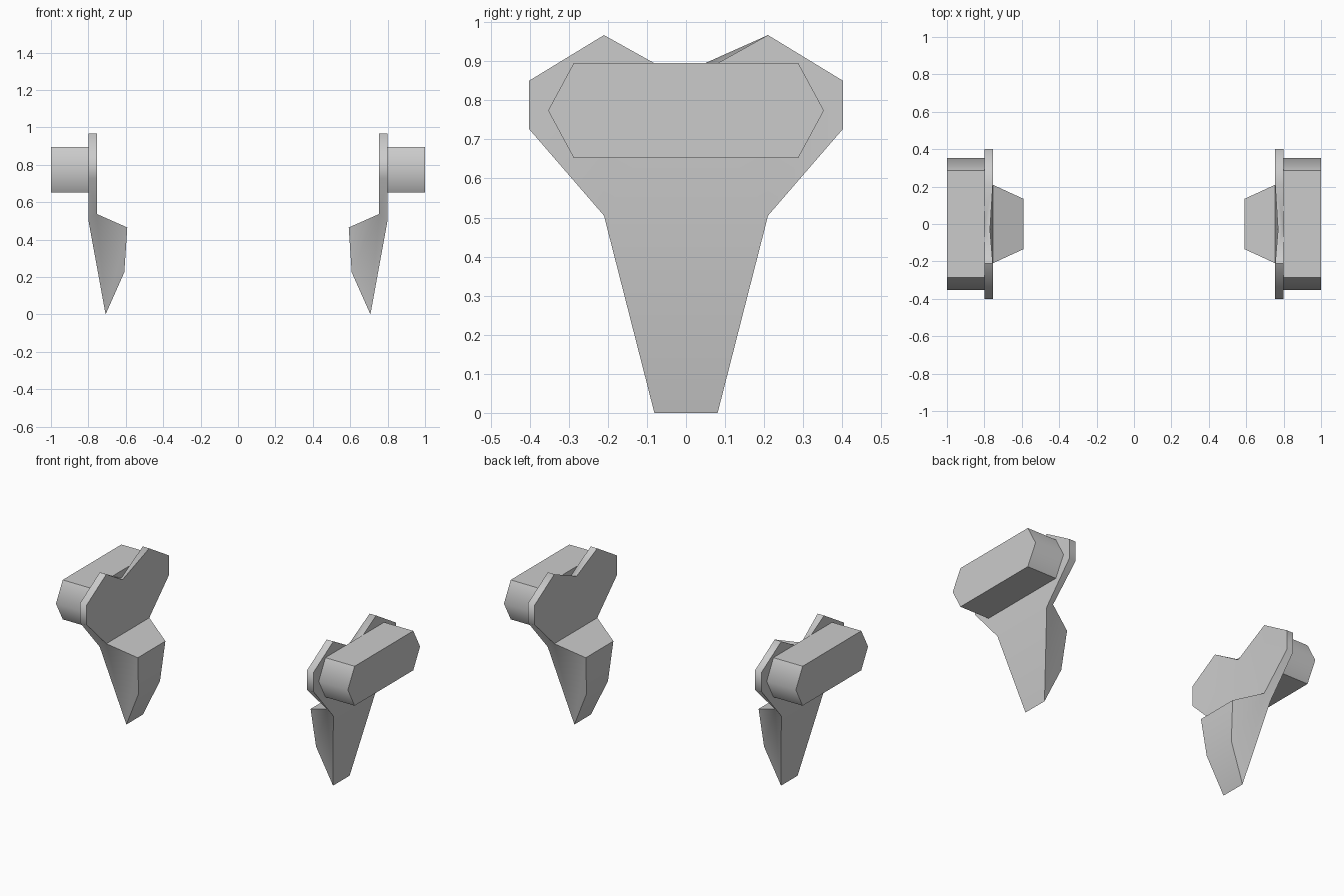
import bpy, bmesh
from math import radians

if "Cube" in bpy.data.objects:
    bpy.data.objects.remove(bpy.data.objects["Cube"])


def make_object(name, bm, angle):
    """Turn a bmesh into a smooth-by-angle object."""
    bmesh.ops.recalc_face_normals(bm, faces=bm.faces)
    mesh = bpy.data.meshes.new(name)
    bm.to_mesh(mesh)
    bm.free()
    ob = bpy.data.objects.new(name, mesh)
    bpy.context.collection.objects.link(ob)
    bpy.ops.object.select_all(action='DESELECT')
    ob.select_set(True)
    bpy.context.view_layer.objects.active = ob
    bpy.ops.object.shade_smooth_by_angle(angle=radians(angle))


def grip_bar(side, name):
    # Hexagonal bar on the outside of the plate
    bm = bmesh.new()
    profile = [(-.353, .774), (-.287, .652), (.287, .652),
               (.353, .774), (.287, .896), (-.287, .896)]
    rings = [[bm.verts.new((side * x, y, z)) for y, z in profile] for x in (.80, 1.0)]
    for ring in rings:
        bm.faces.new(ring)
    for i in range(6):
        j = (i + 1) % 6
        bm.faces.new((rings[0][i], rings[0][j], rings[1][j], rings[1][i]))
    make_object(name, bm, 60)


def winged_blade(side, name):
    # Winged plate that runs down into a hooked, tapering blade
    bm = bmesh.new()

    def v(x, y, z):
        return bm.verts.new((side * x, y, z))

    notch_out, notch_in = v(.80, 0, .85), v(.77, -.03, .86)
    halves = []
    for s in (1, -1):
        wing = [(.21, .967), (.402, .85), (.402, .727)]
        outer = [v(.80, s * y, z) for y, z in wing] + [v(.80, s * .21, .505)]
        inner = [v(.755, s * y, z) for y, z in wing] + [v(.755, s * .21, .537)]
        # hook: ledge corner, lower corner, tip
        hook = [v(.592, s * .135, .465), v(.608, s * .105, .225), v(.708, s * .081, 0)]
        bm.faces.new([notch_out] + outer)
        bm.faces.new([notch_in] + inner)
        rim_out, rim_in = [notch_out] + outer, [notch_in] + inner
        for i in range(4):
            bm.faces.new((rim_out[i], rim_out[i + 1], rim_in[i + 1], rim_in[i]))
        bm.faces.new([outer[3], inner[3]] + hook)
        halves.append((outer[3], inner[3], hook))

    # Middle faces joining both halves
    (oa, ia, ha), (ob, ib, hb) = halves
    bm.faces.new((notch_out, oa, ob))
    bm.faces.new((notch_in, ia, ib))
    bm.faces.new((oa, ha[2], hb[2], ob))
    strip_a, strip_b = [ia] + ha, [ib] + hb
    for i in range(3):
        bm.faces.new((strip_a[i], strip_a[i + 1], strip_b[i + 1], strip_b[i]))
    make_object(name, bm, 60)


for side, label in ((1, "right"), (-1, "left")):
    grip_bar(side, label + "_grip_bar")
    winged_blade(side, label + "_winged_blade")
